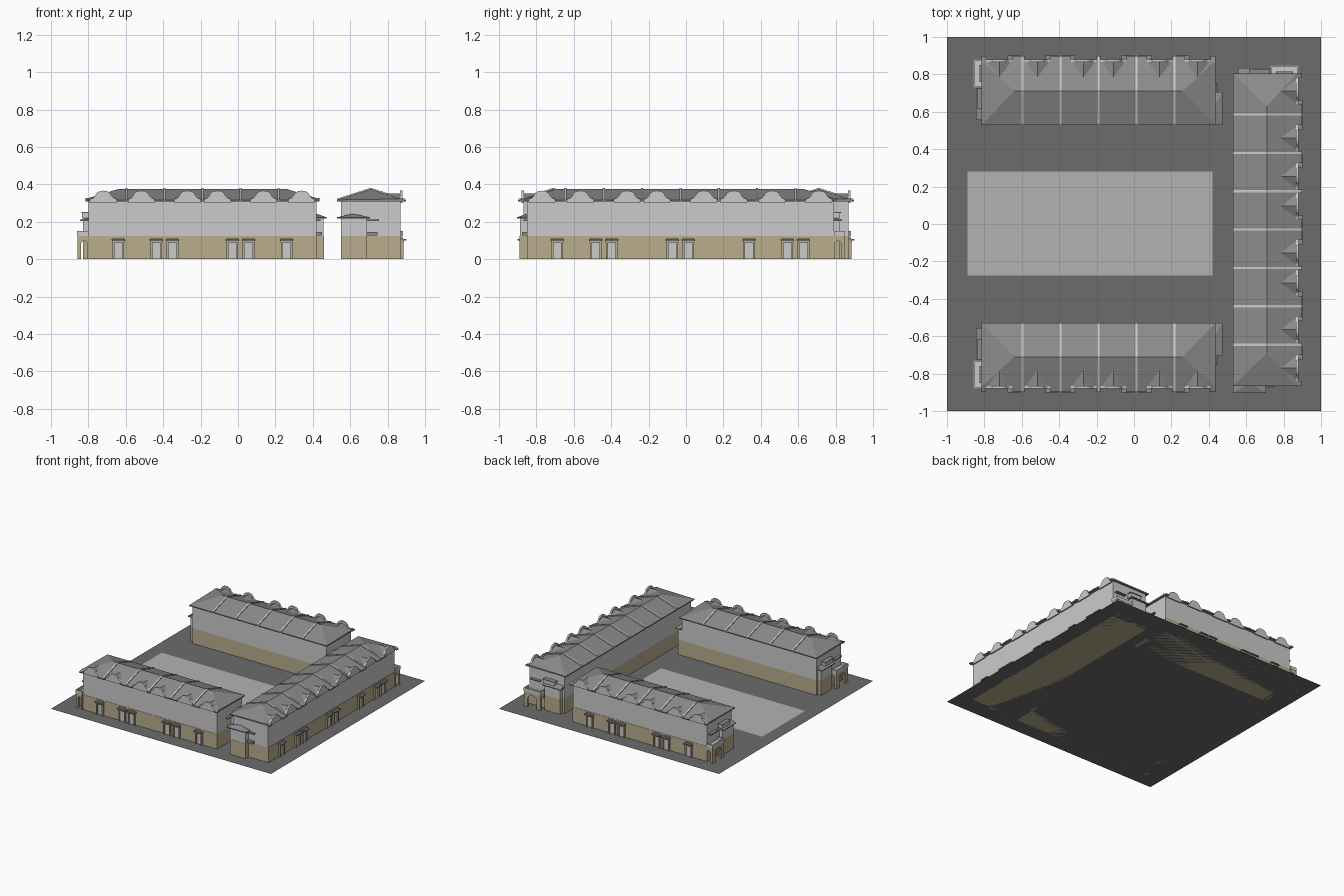
import bpy, bmesh
from math import sin, cos, pi
from mathutils import Matrix

if "Cube" in bpy.data.objects:
    bpy.data.objects.remove(bpy.data.objects["Cube"])


def material(name, c):
    m = bpy.data.materials.new(name)
    m.diffuse_color = (*c, 1)
    m.use_nodes = True
    m.node_tree.nodes["Principled BSDF"].inputs["Base Color"].default_value = m.diffuse_color
    return m


TAN = material("tan_stone", (0.48, 0.42, 0.27))
ROOF = material("roof_grey", (0.26, 0.26, 0.26))
PAVE = material("paving_dark", (0.15, 0.15, 0.15))
COURT = material("court_light", (0.45, 0.45, 0.45))


class Part:
    """One object collected from boxes, prisms and solids in (along, outward, up)."""

    def __init__(self, name, mat=None):
        self.name, self.mat, self.bm = name, mat, bmesh.new()

    def solid(self, verts, faces):
        vs = [self.bm.verts.new(v) for v in verts]
        for f in faces:
            self.bm.faces.new([vs[i] for i in f])

    def prism(self, outline, axis, a, b):
        """Extrude a 2D outline along an axis (0 = along, 1 = outward, 2 = up)."""
        def p(pt, d):
            c = list(pt)
            c.insert(axis, d)
            return c
        n = len(outline)
        self.solid([p(q, a) for q in outline] + [p(q, b) for q in outline],
                   [range(n), range(2 * n - 1, n - 1, -1)] +
                   [(i, (i + 1) % n, n + (i + 1) % n, n + i) for i in range(n)])

    def box(self, u0, u1, v0, v1, z0, z1):
        self.prism([(u0, v0), (u1, v0), (u1, v1), (u0, v1)], 2, z0, z1)

    def finish(self, matrix):
        self.bm.transform(matrix)
        bmesh.ops.recalc_face_normals(self.bm, faces=self.bm.faces)
        me = bpy.data.meshes.new(self.name)
        self.bm.to_mesh(me)
        self.bm.free()
        if self.mat:
            me.materials.append(self.mat)
        bpy.context.collection.objects.link(bpy.data.objects.new(self.name, me))


def arch_outline(a, b, top, o0, o1, spring):
    """Wall outline a..b with an arched opening o0..o1."""
    c, r = (o0 + o1) / 2, (o1 - o0) / 2
    arc = [(c - r * cos(pi * i / 10), spring + min(r, 0.03) * sin(pi * i / 10)) for i in range(11)]
    return [(a, 0), (o0, 0)] + arc + [(o1, 0), (b, 0), (b, top), (a, top)]


def gable_outline(c):
    """Curved parapet with stepped shoulders and a round top."""
    arc = [(c + 0.042 * cos(pi * i / 12), 0.34 + 0.026 * sin(pi * i / 12)) for i in range(13)]
    return ([(c - 0.07, 0.30), (c + 0.07, 0.30), (c + 0.07, 0.322), (c + 0.055, 0.327)] + arc +
            [(c - 0.055, 0.327), (c - 0.07, 0.322)])


def building(tag, n, length, door_high, matrix):
    L, step = length, length / n
    base, wall = Part(tag + "_stone_base", TAN), Part(tag + "_upper_walls")
    roof, ribs = Part(tag + "_roof", ROOF), Part(tag + "_roof_ribs")
    gables, doors = Part(tag + "_gables"), Part(tag + "_doors")
    frames, hoods = Part(tag + "_door_frames", TAN), Part(tag + "_hoods", ROOF)
    base.box(0, L, 0.55, 0.872, 0, 0.123)
    wall.box(0, L, 0.55, 0.87, 0.123, 0.312)

    # hipped main roof
    a, b, i, o, r = -0.015, L + 0.015, 0.53, 0.872, 0.175
    zi, zo = 0.317, 0.322
    roof.solid([(a, i, 0.309), (b, i, 0.309), (b, o, 0.309), (a, o, 0.309),
                (a, i, zi), (b, i, zi), (b, o, zo), (a, o, zo),
                (a + r, 0.71, 0.375), (b - r, 0.71, 0.375)],
               [(0, 1, 2, 3), (0, 1, 5, 4), (1, 2, 6, 5), (2, 3, 7, 6), (3, 0, 4, 7),
                (4, 5, 9, 8), (6, 7, 8, 9), (5, 6, 9), (7, 4, 8)])
    # raised ribs between houses
    for k in range(1, n):
        u = k * step
        ribs.prism([(0.528, 0.312), (0.528, 0.323), (0.71, 0.381), (0.895, 0.322), (0.895, 0.312),
                    (0.71, 0.365)], 0, u - 0.006, u + 0.006)

    edge = a
    for k, high in enumerate(door_high):
        u0 = k * step
        g = u0 + (0.08 if high else step - 0.08)
        d = u0 + (step - 0.043 if high else 0.043)
        # curved gable and its little roof behind
        gables.prism(gable_outline(g), 1, 0.866, 0.88)
        roof.solid([(g - 0.065, 0.868, 0.322), (g + 0.065, 0.868, 0.322),
                    (g, 0.868, 0.352), (g, 0.785, 0.352)],
                   [(0, 1, 2), (0, 2, 3), (1, 3, 2), (0, 3, 1)])
        # overhanging eave up to this gable
        eave = [(0.86, 0.307), (0.897, 0.307), (0.897, 0.315), (0.86, 0.327)]
        roof.prism(eave, 0, edge, g - 0.07)
        edge = g + 0.07
        if k == n - 1:
            roof.prism(eave, 0, edge, b)
        # doorway: leaf, posts, lintel and hood
        doors.box(d - 0.022, d + 0.022, 0.87, 0.876, 0, 0.09)
        for s in (-1, 1):
            frames.box(d + s * 0.026 - 0.005, d + s * 0.026 + 0.005, 0.87, 0.886, 0, 0.09)
        frames.box(d - 0.033, d + 0.033, 0.87, 0.888, 0.088, 0.1)
        hoods.box(d - 0.036, d + 0.036, 0.87, 0.9, 0.1, 0.107)
        frames.box(d - 0.03, d + 0.03, 0.87, 0.882, 0.107, 0.114)

    # arched corner porch with balcony on top
    base.prism(arch_outline(0.73, 0.88, 0.123, 0.765, 0.845, 0.07), 0, -0.058, -0.046)
    base.prism(arch_outline(-0.046, 0, 0.123, -0.04, -0.005, 0.08), 1, 0.868, 0.88)
    base.prism(arch_outline(-0.046, 0, 0.123, -0.04, -0.005, 0.08), 1, 0.73, 0.742)
    wall.box(-0.058, 0, 0.73, 0.88, 0.12, 0.128)
    wall.box(-0.06, -0.05, 0.728, 0.882, 0.123, 0.15)
    for v in (0.728, 0.872):
        wall.box(-0.05, 0, v, v + 0.01, 0.123, 0.15)
    # balcony door hood
    hoods.box(-0.025, 0, 0.76, 0.85, 0.212, 0.22)
    # end bay with hood and flat top
    base.box(-0.03, 0, 0.57, 0.71, 0, 0.123)
    wall.box(-0.03, 0, 0.57, 0.71, 0.123, 0.205)
    hoods.prism([(0, 0.204), (-0.045, 0.204), (-0.045, 0.21), (0, 0.227)], 1, 0.555, 0.725)
    wall.box(-0.033, 0, 0.62, 0.72, 0.22, 0.247)
    hoods.box(-0.038, 0, 0.615, 0.725, 0.247, 0.253)

    # two-storey annex at the other end
    base.box(L, L + 0.04, 0.55, 0.69, 0, 0.123)
    wall.box(L, L + 0.038, 0.55, 0.69, 0.123, 0.22)
    e = L + 0.053
    roof.solid([(L, 0.53, 0.217), (e, 0.53, 0.217), (e, 0.705, 0.217), (L, 0.705, 0.217),
                (L, 0.53, 0.224), (e, 0.53, 0.224), (e, 0.705, 0.224), (L, 0.705, 0.224),
                (L, 0.615, 0.243)],
               [(0, 1, 2, 3), (0, 1, 5, 4), (1, 2, 6, 5), (2, 3, 7, 6), (3, 0, 4, 8, 7),
                (4, 5, 8), (5, 6, 8), (6, 7, 8)])
    hoods.box(L, L + 0.028, 0.685, 0.745, 0.127, 0.145)
    hoods.box(L, L + 0.02, 0.69, 0.755, 0.205, 0.213)

    for p in (base, wall, roof, ribs, gables, doors, frames, hoods):
        p.finish(matrix)


# paved ground and courtyard
for name, mat, (x0, x1, y0, y1), z in (("paved_ground", PAVE, (-1, 1, -1, 1), 0),
                                       ("courtyard", COURT, (-0.89, 0.42, -0.275, 0.28), 0.0015)):
    p = Part(name, mat)
    p.solid([(x0, y0, z), (x1, y0, z), (x1, y1, z), (x0, y1, z)], [(0, 1, 2, 3)])
    p.finish(Matrix())

# three terraces around the court
row = (1, 1, 0, 1, 0, 0)
building("front_terrace", 6, 1.22, row,
         Matrix(((1, 0, 0, -0.8), (0, -1, 0, 0), (0, 0, 1, 0), (0, 0, 0, 1))))
building("back_terrace", 6, 1.22, row,
         Matrix(((1, 0, 0, -0.8), (0, 1, 0, 0), (0, 0, 1, 0), (0, 0, 0, 1))))
building("side_terrace", 8, 1.64, (1, 0, 0, 1, 0, 1, 0, 0),
         Matrix(((0, 1, 0, 0), (-1, 0, 0, 0.79), (0, 0, 1, 0), (0, 0, 0, 1))))
